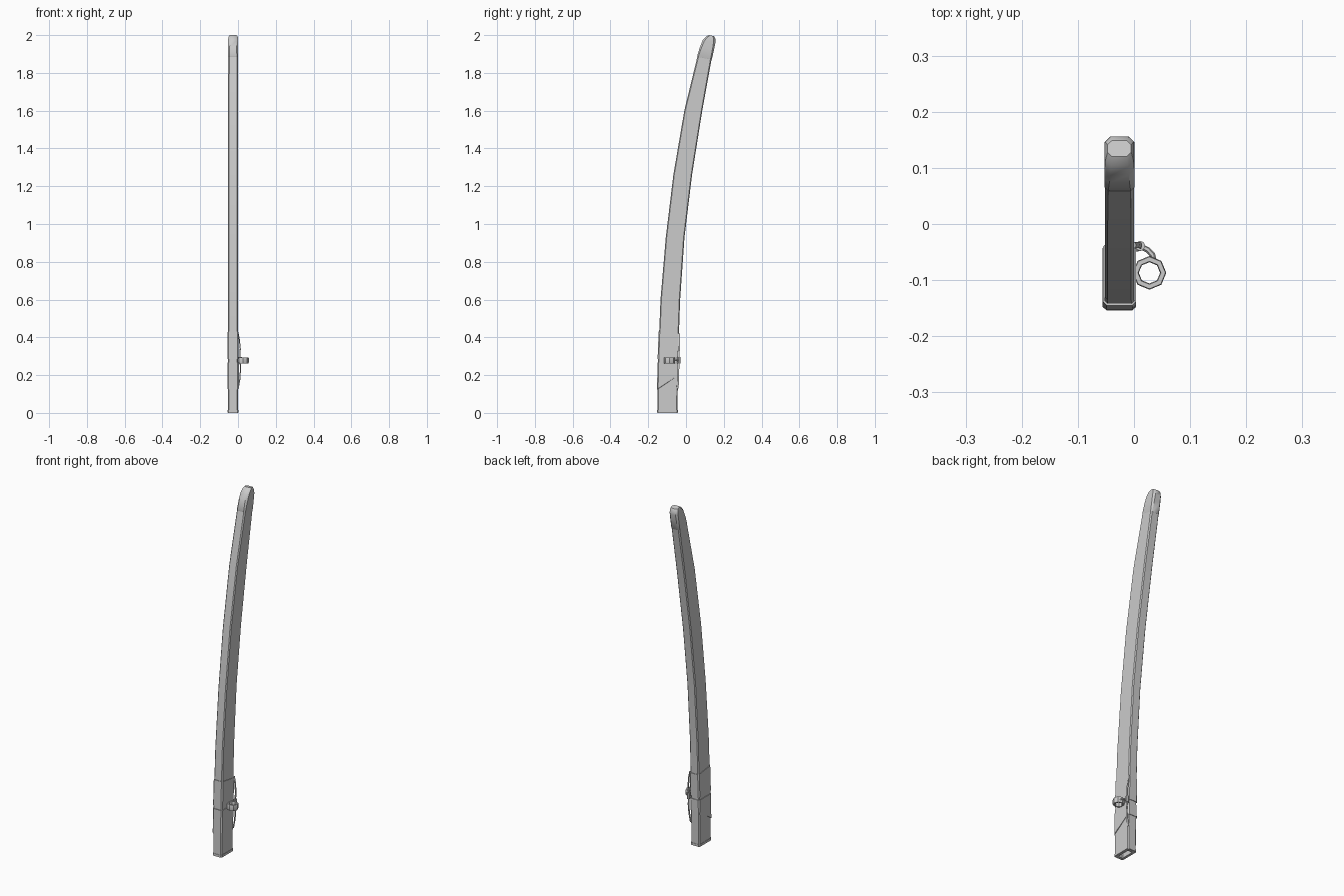
import bpy, bmesh, math
from mathutils import Vector

if "Cube" in bpy.data.objects:
    bpy.data.objects.remove(bpy.data.objects["Cube"])

CX = -0.026  # centre plane of the scabbard


def finish(name, bm, angle=30):
    bmesh.ops.recalc_face_normals(bm, faces=bm.faces)
    me = bpy.data.meshes.new(name)
    bm.to_mesh(me)
    bm.free()
    ob = bpy.data.objects.new(name, me)
    bpy.context.collection.objects.link(ob)
    bpy.context.view_layer.objects.active = ob
    ob.select_set(True)
    bpy.ops.object.shade_smooth_by_angle(angle=math.radians(angle))
    ob.select_set(False)
    return ob


def section(front, back, hw, c):
    """Chamfered rectangle between a front and a back point (y, z)."""
    f, b = Vector((0, *front)), Vector((0, *back))
    d = (b - f).normalized() * c
    x = Vector((1, 0, 0))
    mid = Vector((CX, 0, 0))
    pts = [(f, -hw + c), (f, hw - c), (f + d, hw), (b - d, hw),
           (b, hw - c), (b, -hw + c), (b - d, -hw), (f + d, -hw)]
    return [mid + p + x * o for p, o in pts]


def loft(name, stations, caps=(True, True), angle=30):
    bm = bmesh.new()
    rings = [[bm.verts.new(v) for v in section(*s)] for s in stations]
    for a, b in zip(rings, rings[1:]):
        for i in range(8):
            j = (i + 1) % 8
            bm.faces.new((a[i], a[j], b[j], b[i]))
    for use, ring in zip(caps, (rings[0], rings[-1])):
        if use:
            bm.faces.new(ring)
    return finish(name, bm, angle)


# Curved side profile: z, front y, back y, half width
profile = [(0, -.152, -.045, .027), (.27, -.148, -.042, .027),
           (.43, -.142, -.037, .0265), (.6, -.135, -.031, .026),
           (.93, -.107, -.008, .026), (1.26, -.067, .032, .026),
           (1.6, -.009, .086, .026)]


def edges(z):
    for a, b in zip(profile, profile[1:]):
        if a[0] <= z <= b[0]:
            t = (z - a[0]) / (b[0] - a[0])
            return [p + (q - p) * t for p, q in zip(a[1:], b[1:])]


# Hollow body: inner mouth first, then the outside up to the tip cap
inner = [((f + .016, z), (b - .016, z), .014, .004)
         for z, f, b, w in reversed(profile[:6])]
outer = [((f, z), (b, z), w, .005) for z, f, b, w in profile]
shoulder = ((.06, 1.885), (.135, 1.87), .026, .006)
loft("scabbard_body", inner + outer + [shoulder])

# Rounded tip cap
loft("tip_cap", [shoulder, ((.059, 1.888), (.137, 1.872), .027, .007),
                 ((.073, 1.935), (.149, 1.925), .027, .009),
                 ((.088, 1.972), (.156, 1.962), .0265, .010),
                 ((.104, 1.991), (.156, 1.981), .025, .010),
                 ((.120, 2.0), (.149, 1.994), .021, .008)], angle=40)


def collar(name, z_low, z_high, g):
    """Thin sleeve hugging the body; each end is (front z, back z)."""
    def st(z, off):
        f, b = edges(z[0])[0], edges(z[1])[1]
        return ((f - off, z[0]), (b + off, z[1]), edges(z[0])[2] + off, .005 + off / 2)
    mid = tuple((p + q) / 2 for p, q in zip(z_low, z_high))
    return loft(name, [st(z_low, -.001), st(z_low, g), st(mid, g),
                       st(z_high, g), st(z_high, -.001)], (False, False))


collar("mouth_band", (0.001, 0.001), (.014, .014), .002)
collar("lower_collar", (.125, .20), (.268, .268), .003)
collar("upper_collar", (.285, .285), (.43, .415), .003)


def tube(name, pts, r, sides=6, squash=1.0):
    bm = bmesh.new()
    pts = [Vector(p) for p in pts]
    rings = []
    for i, p in enumerate(pts):
        d = (pts[min(i + 1, len(pts) - 1)] - pts[max(i - 1, 0)]).normalized()
        u = d.cross(Vector((0, 1, 0.3))).normalized()
        v = d.cross(u)
        rings.append([bm.verts.new(p + u * r * squash * math.cos(k * math.tau / sides)
                                   + v * r * math.sin(k * math.tau / sides))
                      for k in range(sides)])
    for a, b in zip(rings, rings[1:]):
        for i in range(sides):
            j = (i + 1) % sides
            bm.faces.new((a[i], a[j], b[j], b[i]))
    bm.faces.new(rings[0])
    bm.faces.new(rings[-1])
    return finish(name, bm)


# Arched strap along the back right edge
tube("strap", [(.001, -.038, .42), (.007, -.037, .39), (.012, -.038, .34),
               (.011, -.040, .28), (.013, -.041, .23), (.010, -.043, .18),
               (.001, -.044, .13)], .006, 6, .45)

# Knot on the strap and the link to the ring
tube("strap_knot", [(.011, -.039, .262), (.011, -.039, .295)], .009, 8)
tube("ring_link", [(.012, -.040, .278), (.024, -.046, .278),
                   (.033, -.055, .278), (.036, -.066, .278)], .005)

# Octagonal hanging ring lying flat
bm = bmesh.new()
loops = []
for r, z in ((.0285, .262), (.030, .268), (.030, .288), (.0285, .294),
             (.0205, .294), (.019, .288), (.019, .268), (.0205, .262)):
    loops.append([bm.verts.new((.0275 + r * math.cos(k * math.tau / 8),
                                -.087 + r * math.sin(k * math.tau / 8), z))
                  for k in range(8)])
for n in range(8):
    a, b = loops[n], loops[(n + 1) % 8]
    for i in range(8):
        j = (i + 1) % 8
        bm.faces.new((a[i], a[j], b[j], b[i]))
finish("hanging_ring", bm)
